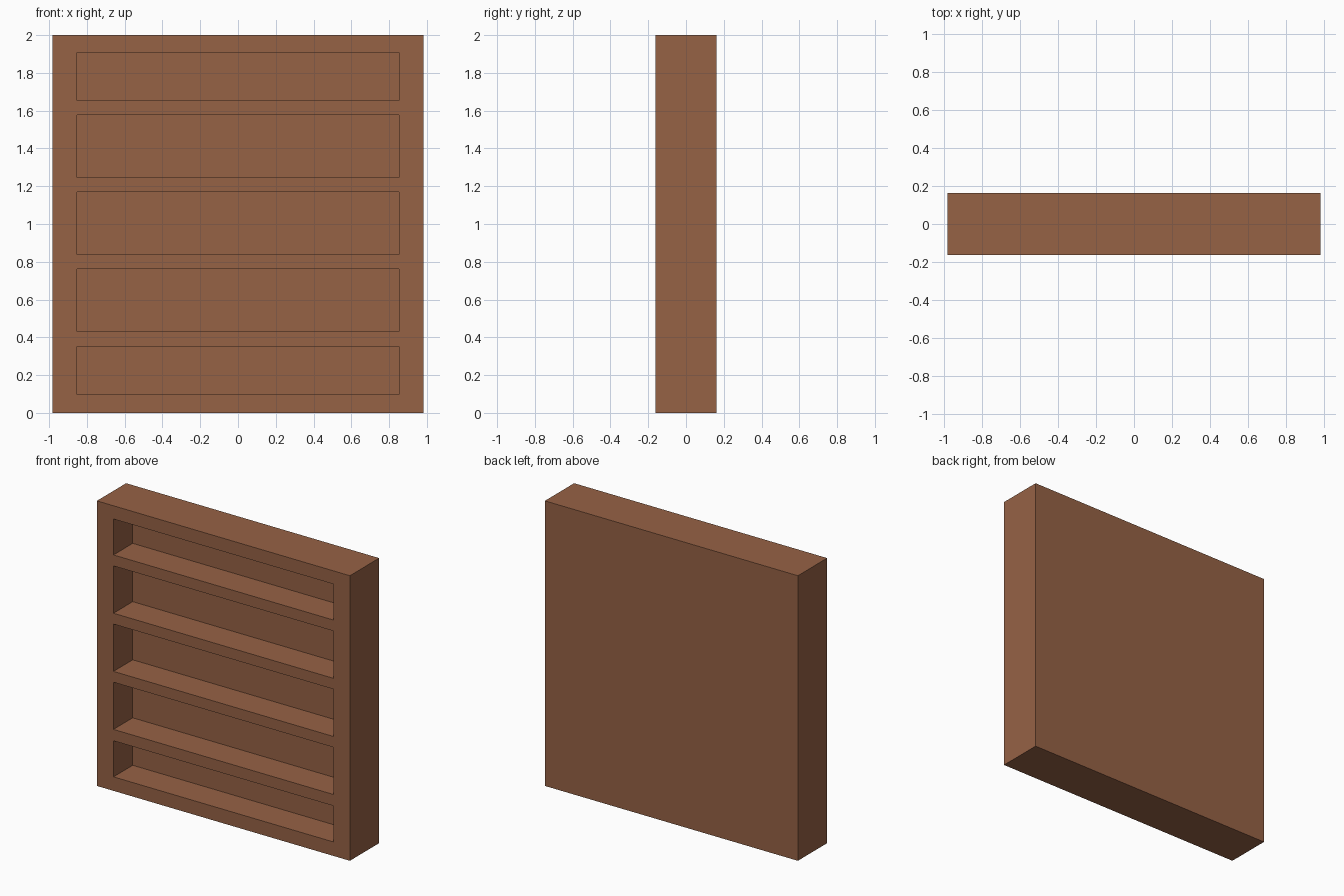
import bpy

if "Cube" in bpy.data.objects:
    bpy.data.objects.remove(bpy.data.objects["Cube"])

W, D, H = 1.964, 0.324, 2.0          # overall size
OPEN_W, OPEN_D = 1.706, 0.213        # shelf opening width and depth
# bottom and top of each shelf opening
BAYS = [(0.098, 0.351), (0.431, 0.762), (0.838, 1.170), (1.246, 1.578), (1.655, 1.907)]

wood = bpy.data.materials.new("brown wood")
wood.diffuse_color = (0.305, 0.122, 0.060, 1)
wood.use_nodes = True
wood.node_tree.nodes["Principled BSDF"].inputs["Base Color"].default_value = wood.diffuse_color


def box(name, x, y, z):
    """Box from (min, max) ranges on each axis."""
    bpy.ops.mesh.primitive_cube_add(size=1)
    ob = bpy.context.object
    ob.name = name
    ranges = (x, y, z)
    for v in ob.data.vertices:
        v.co = [r[1] if c > 0 else r[0] for c, r in zip(v.co, ranges)]
    ob.data.materials.append(wood)
    return ob


# solid carcass: frame, shelves and closed back in one piece
shelf = box("bookcase", (-W / 2, W / 2), (-D / 2, D / 2), (0, H))

# hollow out the bays from the front
for i, bay in enumerate(BAYS):
    cutter = box(f"bay_cutter_{i}", (-OPEN_W / 2, OPEN_W / 2),
                 (-D / 2 - 0.1, -D / 2 + OPEN_D), bay)
    cutter.hide_render = True
    mod = shelf.modifiers.new("bay", 'BOOLEAN')
    mod.operation = 'DIFFERENCE'
    mod.solver = 'EXACT'
    mod.object = cutter
    bpy.ops.object.select_all(action='DESELECT')
    shelf.select_set(True)
    bpy.context.view_layer.objects.active = shelf
    bpy.ops.object.modifier_apply(modifier=mod.name)
    bpy.data.objects.remove(cutter, do_unlink=True)
